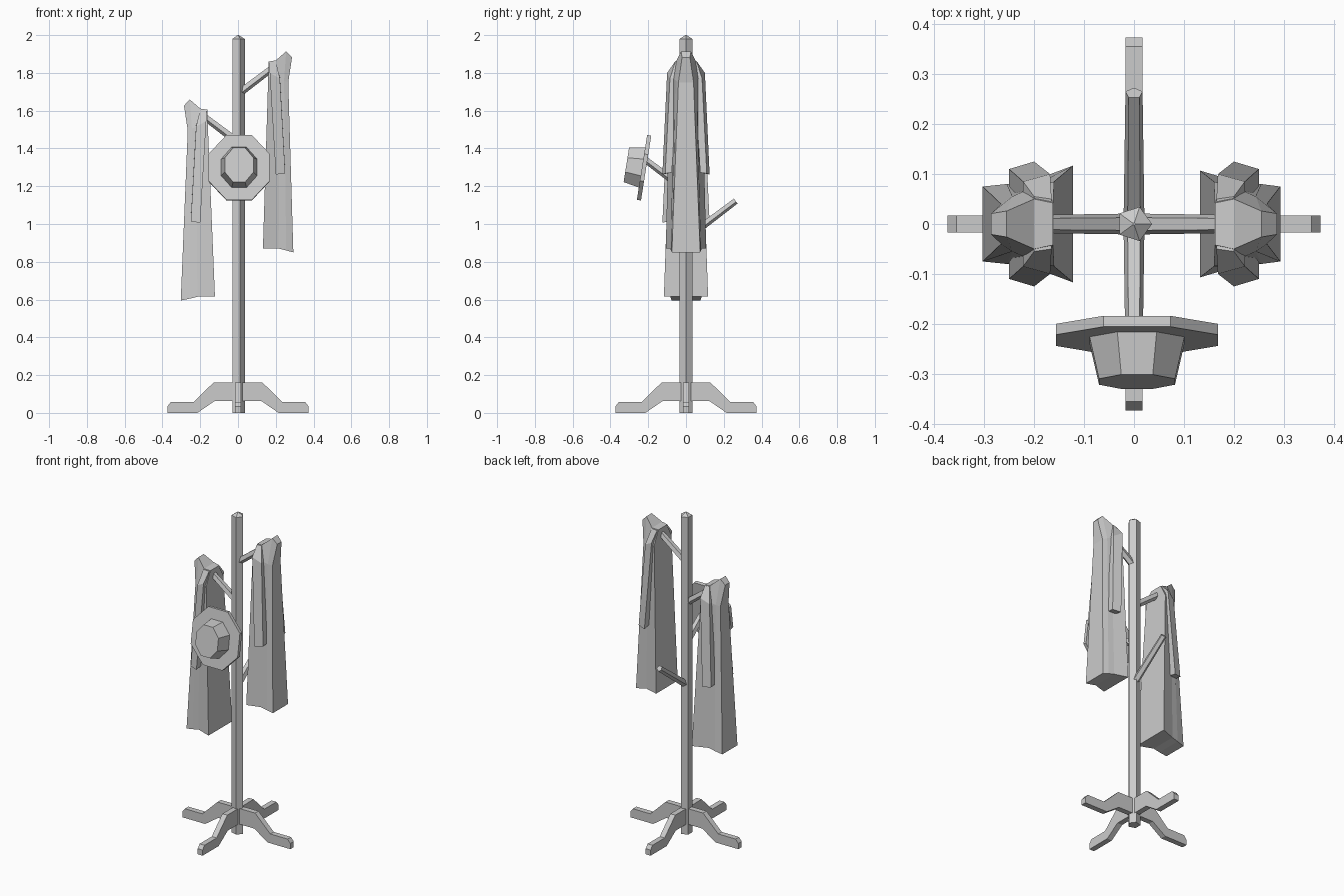
import bpy, math
from mathutils import Matrix, Vector

if "Cube" in bpy.data.objects:
    bpy.data.objects.remove(bpy.data.objects["Cube"])


def make(name, verts, faces, matrix=Matrix()):
    me = bpy.data.meshes.new(name)
    me.from_pydata([matrix @ Vector(v) for v in verts], [], faces)
    import bmesh
    bm = bmesh.new()
    bm.from_mesh(me)
    bmesh.ops.recalc_face_normals(bm, faces=bm.faces)
    bm.to_mesh(me)
    bm.free()
    ob = bpy.data.objects.new(name, me)
    bpy.context.collection.objects.link(ob)
    return ob


def ring(n, rx, ry, z, turn=0.0):
    return [(rx * math.cos(turn + 2 * math.pi * i / n),
             ry * math.sin(turn + 2 * math.pi * i / n), z) for i in range(n)]


def loft(rings, caps=None):
    """Skin rings of equal size; caps lists the faces closing one ring."""
    n = len(rings[0])
    caps = caps or [tuple(range(n))]
    verts = [v for r in rings for v in r]
    faces = [(k * n + i, k * n + (i + 1) % n, (k + 1) * n + (i + 1) % n, (k + 1) * n + i)
             for k in range(len(rings) - 1) for i in range(n)]
    last = (len(rings) - 1) * n
    for c in caps:
        faces += [c, tuple(i + last for i in c)]
    return verts, faces


# Pole: five-sided post with a low pointed tip
make("pole", *loft([ring(5, .036, .036, 0), ring(5, .036, .036, 1.98), ring(5, .003, .003, 2.0)]))

# Feet: one side profile, extruded and turned four times
profile = [(0, .16), (.13, .16), (.235, .058), (.355, .058), (.373, .035),
           (.373, 0), (.215, 0), (.125, .062), (0, .062)]
for i in range(4):
    sides = [[(x, y, z) for x, z in profile] for y in (-.017, .017)]
    make(f"foot_{i + 1}", *loft(sides), Matrix.Rotation(i * math.pi / 2, 4, 'Z'))

# Pegs: spiral down the pole, all sloping outward and up
for name, z, deg in (("right", 1.69, 0), ("left", 1.435, 180),
                     ("front", 1.18, -90), ("back", .925, 90)):
    m = (Matrix.Rotation(math.radians(deg), 4, 'Z') @ Matrix.Translation((0, 0, z))
         @ Matrix.Rotation(math.radians(53), 4, 'Y'))
    make(f"{name}_peg", *loft([ring(5, .022, .022, 0), ring(5, .018, .018, .328)]), m)

# Hat: octagonal brim and tapered crown, leaning back on the front peg
k = 1 / math.cos(math.pi / 8)
hat = [ring(8, rx * k, ry * k, h, math.pi / 8) for rx, ry, h in (
    (.162, .174, -.011), (.162, .174, .011), (.095, .108, .011), (.076, .092, .095))]
make("hat", *loft(hat), Matrix.Translation((.006, -.222, 1.298))
     @ Matrix.Rotation(math.radians(81), 4, 'X'))


# Coats: half sections run from the pole side to the outer side
def coat(name, side, drop, flare):
    sections = [
        [(.132 - flare, .107 + flare, .87), (.215, .082, .87),
         (.255, .08, .86), (.293 + flare, .075, .85)],
        [(.16, .085, 1.78), (.222, .065, 1.77), (.244, .055, 1.76), (.266, .04, 1.75)],
        [(.162, .042, 1.86), (.2, .05, 1.866), (.255, .026, 1.914), (.286, .021, 1.882)]]
    rings = [s + [(x, -y, z) for x, y, z in reversed(s)] for s in sections]
    strips = [(i, i + 1, 6 - i, 7 - i) for i in range(3)]
    place = Matrix.Translation((0, 0, -drop)) @ Matrix.Scale(side, 4, (1, 0, 0))
    make(f"{name}_coat", *loft(rings, strips), place)
    # Sleeves hang from the shoulders on both sides
    sleeve = [
        [(.2, .125, 1.262), (.25, .11, 1.268), (.25, .075, 1.272), (.2, .075, 1.272)],
        [(.168, .1, 1.8), (.222, .085, 1.77), (.222, .045, 1.78), (.168, .045, 1.8)],
        [(.165, .05, 1.858), (.2, .055, 1.864), (.2, .03, 1.86), (.165, .03, 1.855)]]
    for tag, s in (("back", 1), ("front", -1)):
        make(f"{name}_coat_{tag}_sleeve", *loft(sleeve), place @ Matrix.Scale(s, 4, (0, 1, 0)))


coat("right", 1, 0, 0)
coat("left", -1, .255, .01)
